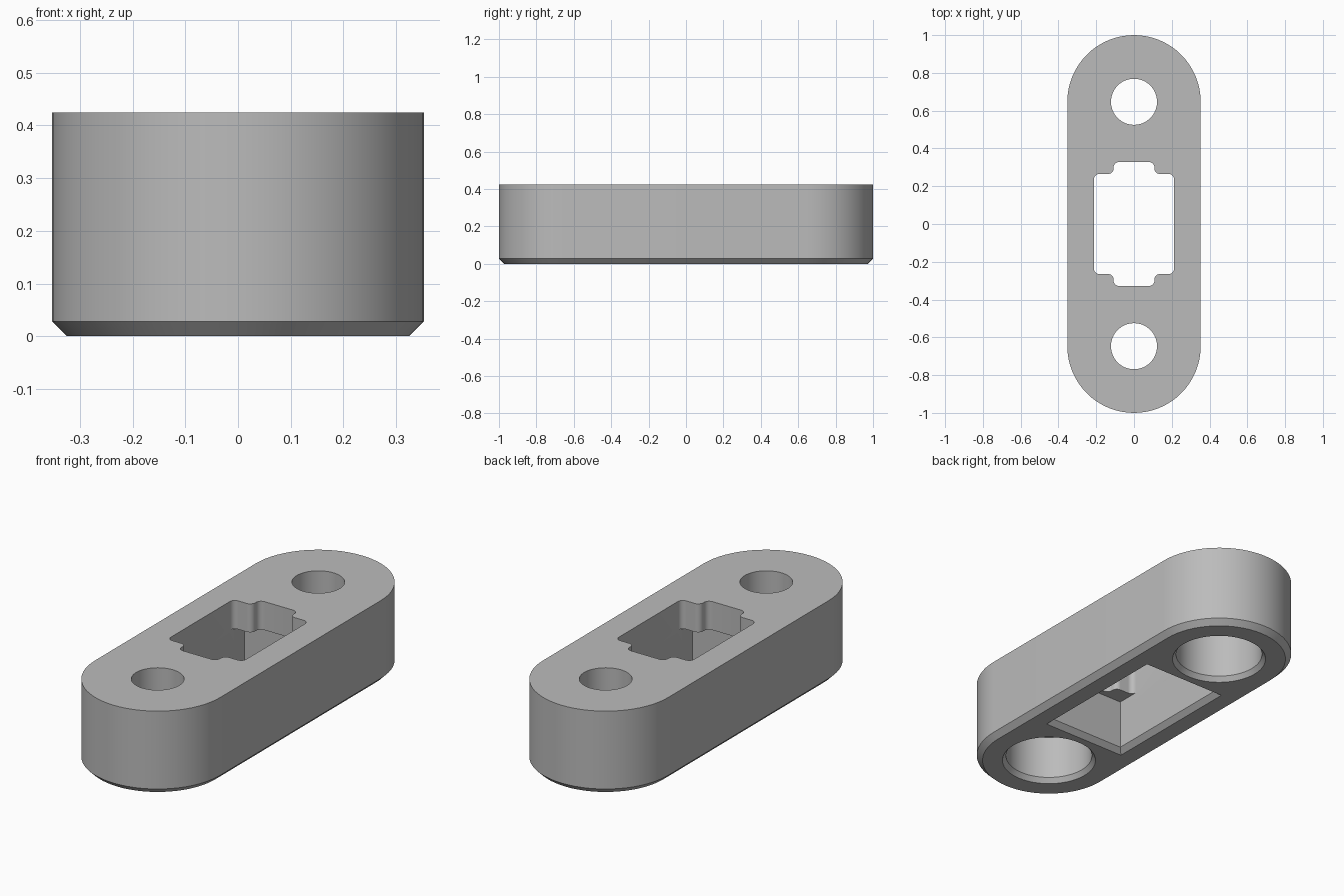
import bpy, bmesh, math
from mathutils import Vector

if "Cube" in bpy.data.objects:
    bpy.data.objects.remove(bpy.data.objects["Cube"], do_unlink=True)

HEIGHT = 0.425
END_Y = 0.647       # centre of each rounded end
END_R = 0.353
SHELF_Z = 0.28      # ceiling of the rectangular pocket
BORE_Z = 0.25       # ceiling of the round counterbores
CHAMFER = 0.025

grey = bpy.data.materials.new("plain grey")
grey.use_nodes = True
colour = (0.5, 0.5, 0.5, 1)
grey.diffuse_color = colour
grey.node_tree.nodes["Principled BSDF"].inputs["Base Color"].default_value = colour


def circle(r, cy=0, start=0, sweep=2 * math.pi, n=64):
    return [(r * math.cos(start + sweep * i / n), cy + r * math.sin(start + sweep * i / n))
            for i in range(n)]


def stadium(r):
    half = 32
    a = [(r * math.cos(math.pi * i / half), END_Y + r * math.sin(math.pi * i / half))
         for i in range(half + 1)]
    return a + [(-x, -y) for x, y in a]


def rectangle(hx, hy):
    return [(hx, -hy), (hx, hy), (-hx, hy), (-hx, -hy)]


def filleted(corners, r, steps=6):
    """Round every right-angled corner of a closed outline."""
    pts = []
    for i, c in enumerate(corners):
        p = Vector(c)
        u = (Vector(corners[i - 1]) - p).normalized()
        v = (Vector(corners[(i + 1) % len(corners)]) - p).normalized()
        centre = p + r * (u + v)
        for k in range(steps + 1):
            t = math.pi / 2 * k / steps
            pts.append(tuple(centre - r * (v * math.cos(t) + u * math.sin(t))))
    return pts


def loft(name, layers):
    """Closed solid through (z, outline) layers with equal point counts."""
    bm = bmesh.new()
    rings = [[bm.verts.new((x, y, z)) for x, y in pts] for z, pts in layers]
    bm.faces.new(rings[0][::-1])
    bm.faces.new(rings[-1])
    for lo, hi in zip(rings, rings[1:]):
        for i in range(len(lo)):
            j = (i + 1) % len(lo)
            bm.faces.new((lo[i], lo[j], hi[j], hi[i]))
    bmesh.ops.recalc_face_normals(bm, faces=bm.faces)
    mesh = bpy.data.meshes.new(name)
    bm.to_mesh(mesh)
    bm.free()
    mesh.materials.append(grey)
    obj = bpy.data.objects.new(name, mesh)
    bpy.context.collection.objects.link(obj)
    return obj


def flared(name, shape, top):
    """Cutter with a chamfered mouth at the underside; shape(d) grows by d."""
    return loft(name, [(-CHAMFER, shape(2 * CHAMFER)), (CHAMFER, shape(0)), (top, shape(0))])


# Main block with a chamfered lower edge
body = loft("mounting_block", [(0, stadium(END_R - 0.028)), (0.028, stadium(END_R)),
                               (HEIGHT, stadium(END_R))])

# Rectangular pocket from below, notched opening from above
cutters = [flared("pocket_cutter", lambda d: rectangle(0.212 + d, 0.357 + d), SHELF_Z)]
quarter = [(0.212, 0.265), (0.108, 0.265), (0.108, 0.328)]
right_half = [(x, -y) for x, y in quarter[::-1]] + quarter
notched = right_half + [(-x, -y) for x, y in right_half]
cutters.append(loft("opening_cutter", [(SHELF_Z - 0.05, filleted(notched, 0.028)),
                                       (HEIGHT + 0.1, filleted(notched, 0.028))]))

# Screw holes with counterbores underneath
for side in (-1, 1):
    cy = side * END_Y
    cutters.append(flared("bore_cutter", lambda d: circle(0.21 + d * 0.7, cy), BORE_Z))
    cutters.append(loft("hole_cutter", [(BORE_Z - 0.05, circle(0.122, cy)),
                                        (HEIGHT + 0.1, circle(0.122, cy))]))

bpy.ops.object.select_all(action="DESELECT")
bpy.context.view_layer.objects.active = body
body.select_set(True)
for cutter in cutters:
    cutter.hide_render = True
    mod = body.modifiers.new(cutter.name, "BOOLEAN")
    mod.operation = "DIFFERENCE"
    mod.solver = "EXACT"
    mod.object = cutter
    bpy.ops.object.modifier_apply(modifier=mod.name)
    bpy.data.objects.remove(cutter, do_unlink=True)

bpy.ops.object.shade_smooth_by_angle(angle=math.radians(30))
